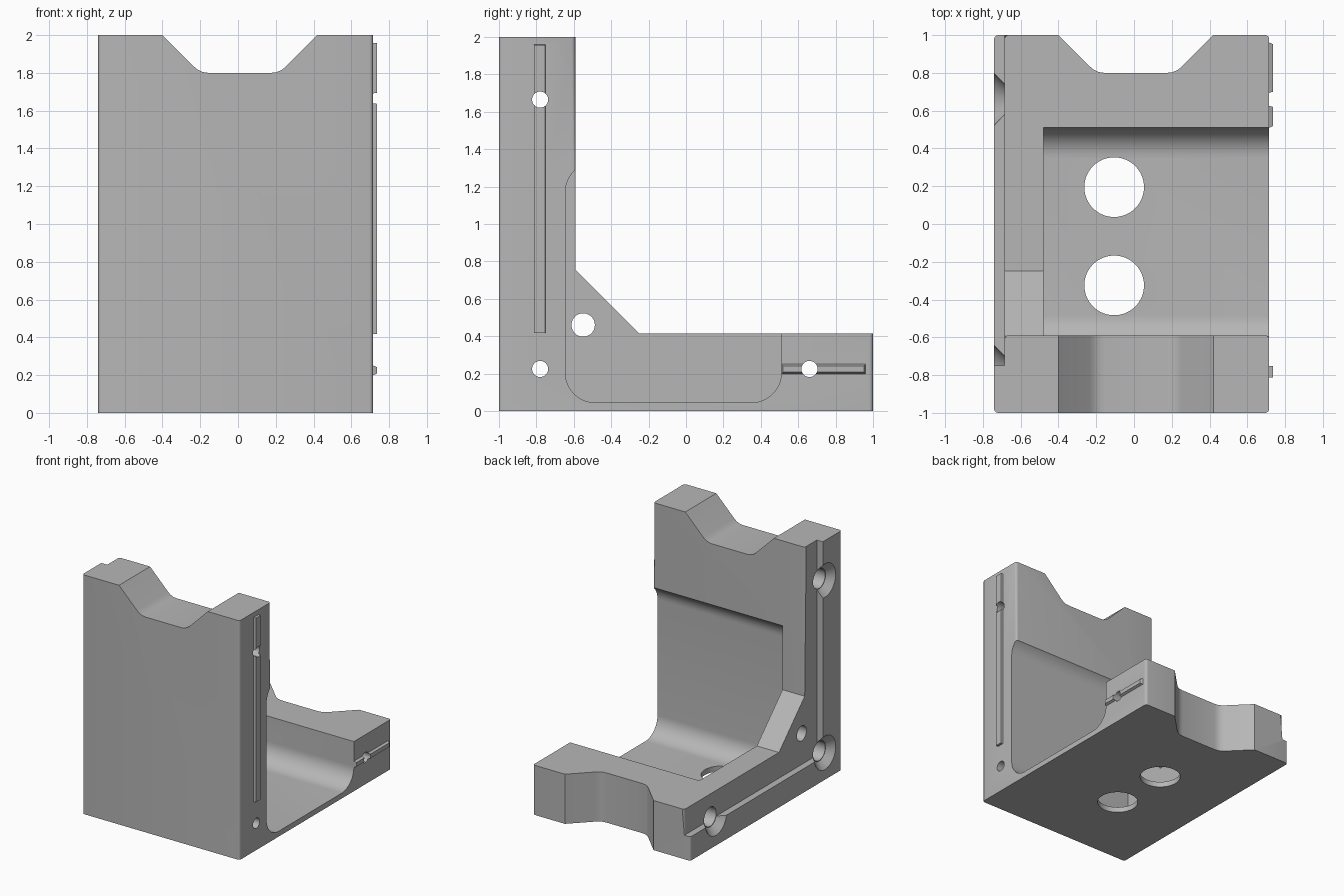
import bpy, bmesh, math
from mathutils import Matrix, Vector

cube = bpy.data.objects.get("Cube")
if cube:
    bpy.data.objects.remove(cube, do_unlink=True)

grey = bpy.data.materials.new("machined_grey")
grey.use_nodes = True
COLOR = (0.47, 0.47, 0.47, 1)
grey.diffuse_color = COLOR
grey.node_tree.nodes["Principled BSDF"].inputs["Base Color"].default_value = COLOR

# Maps (profile u, profile v, depth) to x, y, z
AXES = {
    "x": lambda u, v, d: (d, u, v),
    "y": lambda u, v, d: (u, d, v),
    "z": lambda u, v, d: (u, v, d),
}


def make_object(name, bm):
    bmesh.ops.recalc_face_normals(bm, faces=bm.faces)
    mesh = bpy.data.meshes.new(name)
    bm.to_mesh(mesh)
    bm.free()
    mesh.materials.append(grey)
    obj = bpy.data.objects.new(name, mesh)
    bpy.context.collection.objects.link(obj)
    return obj


def prism(name, profile, axis, near, far, far_profile=None):
    """Extrude or loft a closed profile along an axis."""
    bm = bmesh.new()
    a = [bm.verts.new(AXES[axis](u, v, near)) for u, v in profile]
    b = [bm.verts.new(AXES[axis](u, v, far)) for u, v in far_profile or profile]
    bm.faces.new(a)
    bm.faces.new(b)
    for i in range(len(a)):
        j = (i + 1) % len(a)
        bm.faces.new((a[i], a[j], b[j], b[i]))
    return make_object(name, bm)


def rect(u0, u1, v0, v1):
    return [(u0, v0), (u1, v0), (u1, v1), (u0, v1)]


def circle(u, v, r, n=48):
    return [(u + r * math.cos(math.tau * i / n), v + r * math.sin(math.tau * i / n))
            for i in range(n)]


def rounded_rect(u0, u1, v0, v1, r, n=12):
    pts = []
    corners = [(u1 - r, v1 - r), (u0 + r, v1 - r), (u0 + r, v0 + r), (u1 - r, v0 + r)]
    for k, (cu, cv) in enumerate(corners):
        for i in range(n + 1):
            t = math.pi / 2 * (k + i / n)
            pts.append((cu + r * math.cos(t), cv + r * math.sin(t)))
    return pts


def boolean(target, tool, operation="DIFFERENCE"):
    mod = target.modifiers.new("boolean", "BOOLEAN")
    mod.object, mod.operation, mod.solver = tool, operation, "EXACT"
    bpy.context.view_layer.objects.active = target
    bpy.ops.object.modifier_apply(modifier=mod.name)
    bpy.data.objects.remove(tool, do_unlink=True)


LEFT, RIGHT, STEP = -0.74, 0.715, -0.685

# L-shaped body with its corner gusset
bracket = prism("angle_bracket", [(-1, 0), (1, 0), (1, 0.415), (-0.25, 0.415),
                (-0.59, 0.755), (-0.59, 2), (-1, 2)], "x", LEFT, RIGHT)

# Stepped recess on one side
boolean(bracket, prism("step_cutter", rect(-0.75, 1.2, 0.2, 2.2), "x", -1, STEP))

# Rounded upright corner edges
bm = bmesh.new()
bm.from_mesh(bracket.data)
corners = []
for e in bm.edges:
    p, q = (v.co for v in e.verts)
    upright = abs(p.x - q.x) < 0.001 and abs(p.y - q.y) < 0.001
    if upright and any(abs(p.y - y) < 0.001 for y in (-1, -0.59, 1)):
        corners.append(e)
bmesh.ops.bevel(bm, geom=corners, offset=0.02, segments=4, profile=0.5, affect="EDGES")
bm.to_mesh(bracket.data)
bm.free()

# Open pocket with rounded inner corners
boolean(bracket, prism("pocket_cutter", rounded_rect(-0.645, 0.51, 0.045, 1.33, 0.16),
                       "x", -0.48, 1))

# Matching notches in the ends of both arms
half = [(0.46, 0.25), (0.41, 0), (0.245, -0.165), (0.222, -0.184), (0.195, -0.196), (0.165, -0.2)]
half[0:2] = [(0.61, 0.2)]
notch = [(0.01 + u, v) for u, v in half] + [(0.01 - u, v) for u, v in reversed(half)]
boolean(bracket, prism("wall_notch", [(u, v + 2) for u, v in notch], "y", -1.2, -0.4))
boolean(bracket, prism("base_notch", [(u, v + 1) for u, v in notch], "z", -0.2, 0.8))

# Round openings in the floor
for y in (0.195, -0.325):
    boolean(bracket, prism("floor_hole", circle(-0.105, y, 0.158, 64), "z", -0.1, 0.2))

# Alignment rails with tapered sides
for y0, y1, z0, z1, taper in ((-0.815, -0.75, 0.415, 1.96, 0.003),
                              (0.5, 0.97, 0.19, 0.26, 0.018)):
    outer = rect(y0 + taper, y1 - taper, z0 + taper, z1 - taper)
    rail = prism("rail", rect(y0, y1, z0, z1), "x", RIGHT - 0.02, 0.735,
                 outer)
    if y0 > 0:
        boolean(rail, prism("rail_trim", rect(0.3, 0.51, 0, 1), "x", 0, 1))
    boolean(bracket, rail, "UNION")

# Bolt holes with countersunk heads
for y, z in ((-0.78, 1.665), (-0.78, 0.225), (0.66, 0.225)):
    boolean(bracket, prism("bolt_hole", circle(y, z, 0.043), "x", -1, 1))
    boolean(bracket, prism("head_bore", circle(y, z, 0.08), "x", -1, -0.4))
    boolean(bracket, prism("countersink", circle(y, z, 0.145), "x", LEFT - 0.005, STEP,
                           circle(y, z, 0.085)))

# Cross hole through the gusset
boolean(bracket, prism("gusset_hole", circle(-0.55, 0.46, 0.0625), "x", -1, -0.4))

bracket.select_set(True)
bpy.context.view_layer.objects.active = bracket
bpy.ops.object.shade_smooth_by_angle(angle=math.radians(25))
